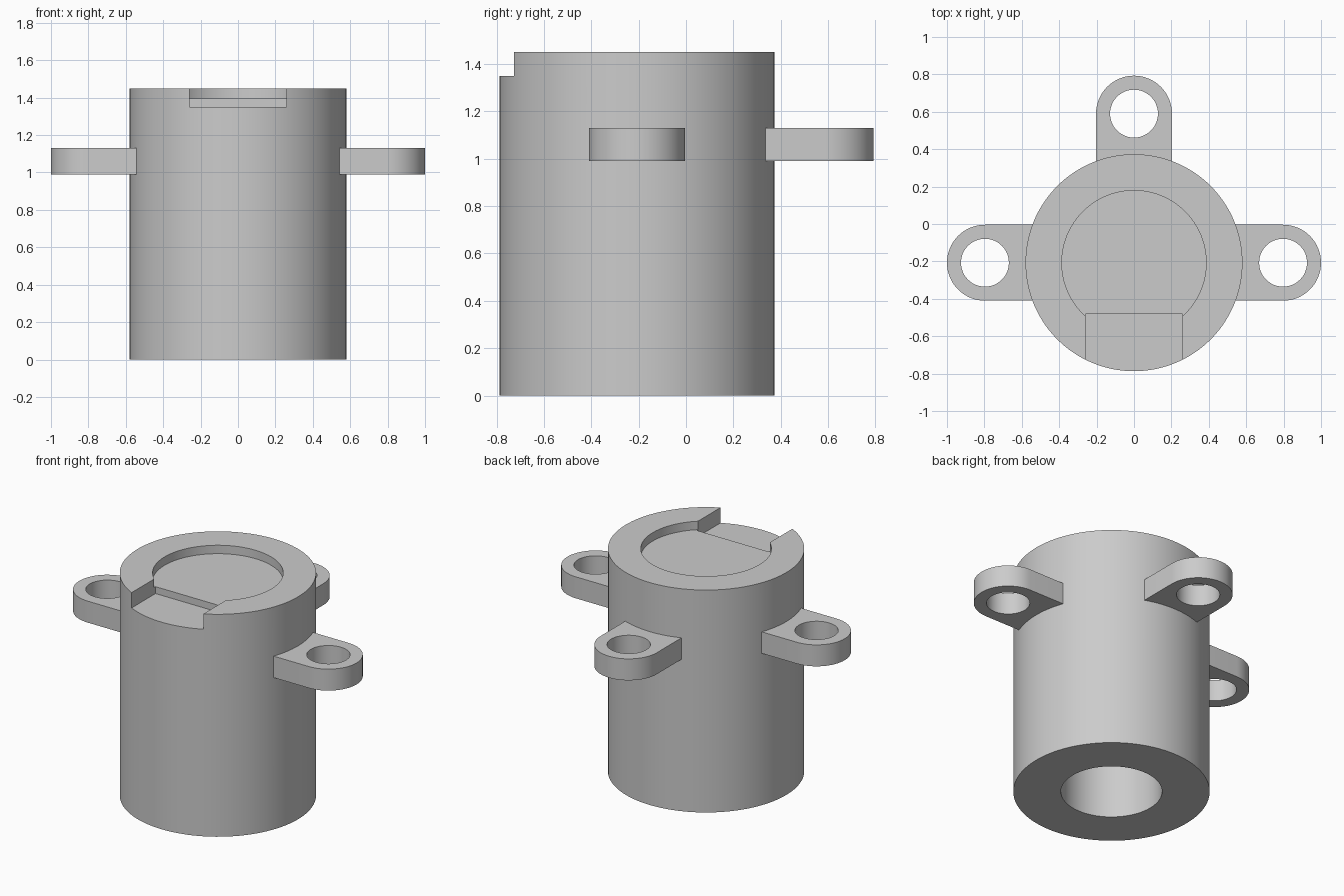
import bpy, bmesh, math
from mathutils import Matrix, Vector

if "Cube" in bpy.data.objects:
    bpy.data.objects.remove(bpy.data.objects["Cube"])

CY = -0.207            # y of the main axis
R, H = 0.58, 1.45      # housing radius and height
LUG_D, LUG_R = 0.797, 0.203
LUG_Z0, LUG_Z1 = 0.99, 1.13

grey = bpy.data.materials.new("light_grey")
grey.diffuse_color = (0.6, 0.6, 0.6, 1)
grey.use_nodes = True
grey.node_tree.nodes["Principled BSDF"].inputs["Base Color"].default_value = grey.diffuse_color


def prism(name, points, z0, z1, helper=False):
    """Extrude a closed outline from z0 to z1."""
    bm = bmesh.new()
    face = bm.faces.new([bm.verts.new((x, y, z0)) for x, y in points])
    top = bmesh.ops.extrude_face_region(bm, geom=[face])["geom"]
    verts = [v for v in top if isinstance(v, bmesh.types.BMVert)]
    bmesh.ops.translate(bm, verts=verts, vec=(0, 0, z1 - z0))
    bmesh.ops.recalc_face_normals(bm, faces=bm.faces)
    mesh = bpy.data.meshes.new(name)
    bm.to_mesh(mesh)
    bm.free()
    mesh.materials.append(grey)
    ob = bpy.data.objects.new(name, mesh)
    bpy.context.collection.objects.link(ob)
    ob.hide_render = helper
    return ob


def circle(x, y, r, n=96):
    return [(x + r * math.cos(2 * math.pi * i / n),
             y + r * math.sin(2 * math.pi * i / n)) for i in range(n)]


def combine(target, other, operation):
    """Apply a boolean and discard the second shape."""
    mod = target.modifiers.new(operation.lower(), 'BOOLEAN')
    mod.object, mod.operation, mod.solver = other, operation, 'EXACT'
    bpy.context.view_layer.objects.active = target
    bpy.ops.object.modifier_apply(modifier=mod.name)
    bpy.data.objects.remove(other)


# Cylindrical housing
housing = prism("housing", circle(0, CY, R, 128), 0, H)

# Three mounting lugs: right, back, left
for angle in (0, math.pi / 2, math.pi):
    arc = [(LUG_D + LUG_R * math.cos(a), LUG_R * math.sin(a))
           for a in (math.pi * (i / 32 - 0.5) for i in range(33))]
    outline = arc + [(0.45, LUG_R), (0.45, -LUG_R)]
    turn = Matrix.Translation((0, CY, 0)) @ Matrix.Rotation(angle, 4, 'Z')

    def place(pts):
        return [(turn @ Vector((x, y, 0))).to_2d() for x, y in pts]

    combine(housing, prism("lug", place(outline), LUG_Z0, LUG_Z1), 'UNION')
    hole = prism("lug_hole", place(circle(LUG_D, 0, 0.128, 48)),
                 LUG_Z0 - 0.1, LUG_Z1 + 0.1, True)
    combine(housing, hole, 'DIFFERENCE')

# Shallow round recess and deeper front notch in the top
combine(housing, prism("recess", circle(0, CY, 0.386), 1.395, 1.6, True), 'DIFFERENCE')
notch = [(-0.259, -1), (0.259, -1), (0.259, -0.48), (-0.259, -0.48)]
combine(housing, prism("notch", notch, 1.35, 1.6, True), 'DIFFERENCE')

# Blind bore from below
combine(housing, prism("bore", circle(0, CY, 0.299), -0.1, 1.2, True), 'DIFFERENCE')

# Smooth round walls, sharp edges
bpy.ops.object.select_all(action='DESELECT')
housing.select_set(True)
bpy.context.view_layer.objects.active = housing
bpy.ops.object.shade_smooth_by_angle(angle=math.radians(30))
